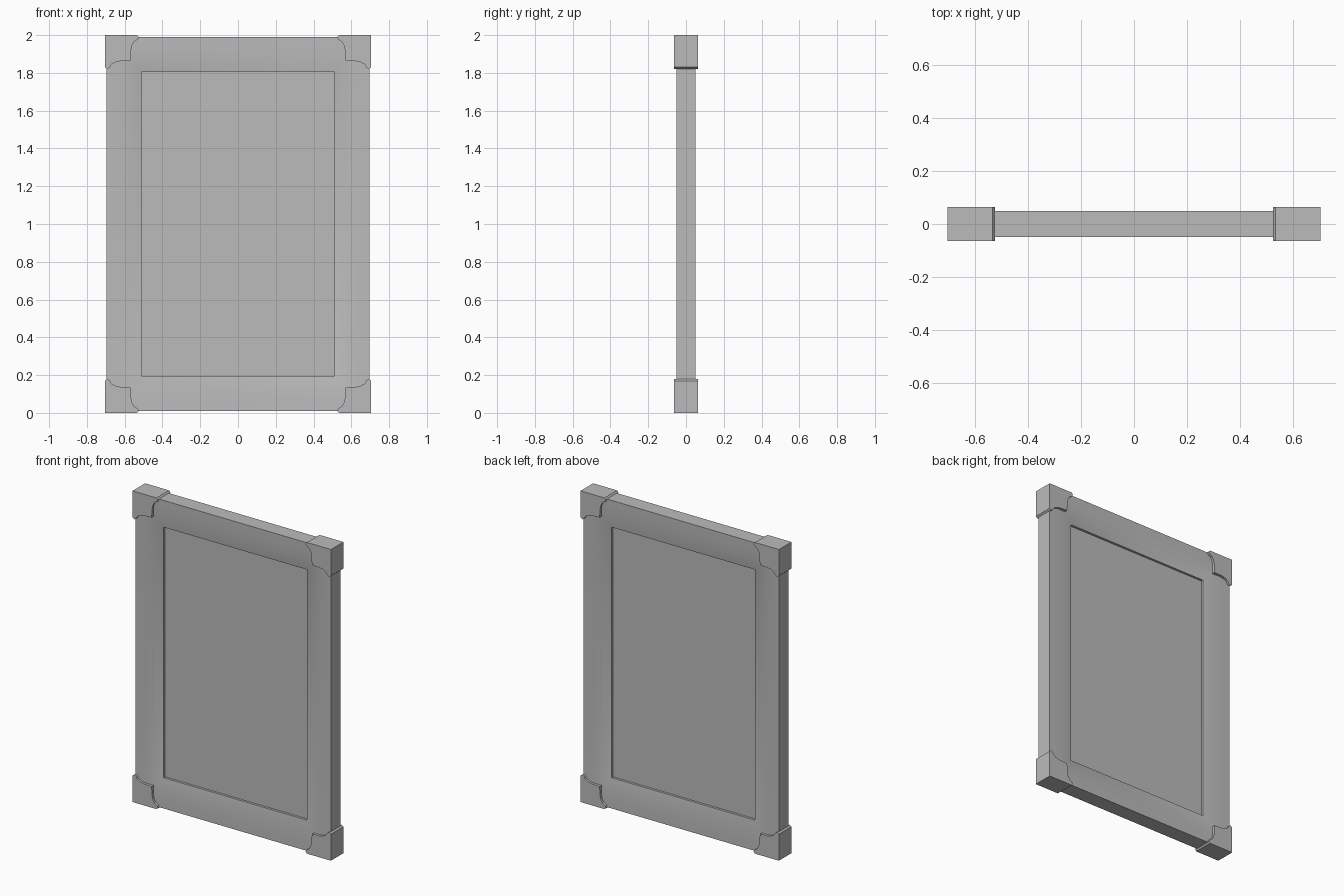
import bpy
import bmesh

cube = bpy.data.objects.get("Cube")
if cube:
    bpy.data.objects.remove(cube)

grey = bpy.data.materials.new("plain grey")
grey.use_nodes = True
colour = (0.5, 0.5, 0.5, 1)
grey.diffuse_color = colour
grey.node_tree.nodes["Principled BSDF"].inputs["Base Color"].default_value = colour

HALF_W, HALF_H, MID = 0.695, 0.99, 1.0


def finish(name, bm, smooth=False):
    bmesh.ops.recalc_face_normals(bm, faces=bm.faces)
    mesh = bpy.data.meshes.new(name)
    bm.to_mesh(mesh)
    bm.free()
    mesh.materials.append(grey)
    obj = bpy.data.objects.new(name, mesh)
    bpy.context.collection.objects.link(obj)
    if smooth:
        bpy.ops.object.select_all(action="DESELECT")
        obj.select_set(True)
        bpy.context.view_layer.objects.active = obj
        bpy.ops.object.shade_smooth_by_angle(angle=0.5)
    return obj


# Moulded frame: a closed cross-section (inset, depth) swept round the rectangle
half = [(0, 0.05), (0.05, 0.049), (0.1, 0.045), (0.145, 0.038), (0.185, 0.028)]
section = half + [(inset, -depth) for inset, depth in reversed(half)]
bm = bmesh.new()
rings = [[bm.verts.new((sx * (HALF_W - i), y, MID + sz * (HALF_H - i)))
          for sx, sz in ((-1, -1), (1, -1), (1, 1), (-1, 1))]
         for i, y in section]
for a, b in zip(rings, rings[1:] + rings[:1]):
    for k in range(4):
        n = (k + 1) % 4
        bm.faces.new((a[k], a[n], b[n], b[k]))
finish("frame", bm, smooth=True)

# Recessed panel, tucked slightly into the frame
bm = bmesh.new()
bmesh.ops.create_cube(bm, size=1)
bmesh.ops.scale(bm, vec=(1.04, 0.026, 1.62), verts=bm.verts)
bmesh.ops.translate(bm, vec=(0, 0, MID), verts=bm.verts)
finish("panel", bm)

# Scalloped corner caps: half an outline mirrored on the diagonal
curve = [(0.17, 0), (0.18, 0.012), (0.173, 0.024), (0.155, 0.035),
         (0.144, 0.055), (0.138, 0.08), (0.137, 0.105)]
outline = [(0, 0)] + curve + [(0.135, 0.135)] + [(v, u) for u, v in reversed(curve)]
for sx, side in ((1, "left"), (-1, "right")):
    for sz, level in ((1, "top"), (-1, "bottom")):
        bm = bmesh.new()
        face = bm.faces.new([bm.verts.new((sx * (0.705 - u), -0.0635, MID + sz * (1 - v)))
                             for u, v in outline])
        made = bmesh.ops.extrude_face_region(bm, geom=[face])["geom"]
        moved = [g for g in made if isinstance(g, bmesh.types.BMVert)]
        bmesh.ops.translate(bm, vec=(0, 0.127, 0), verts=moved)
        finish(f"{level}_{side}_corner", bm)
